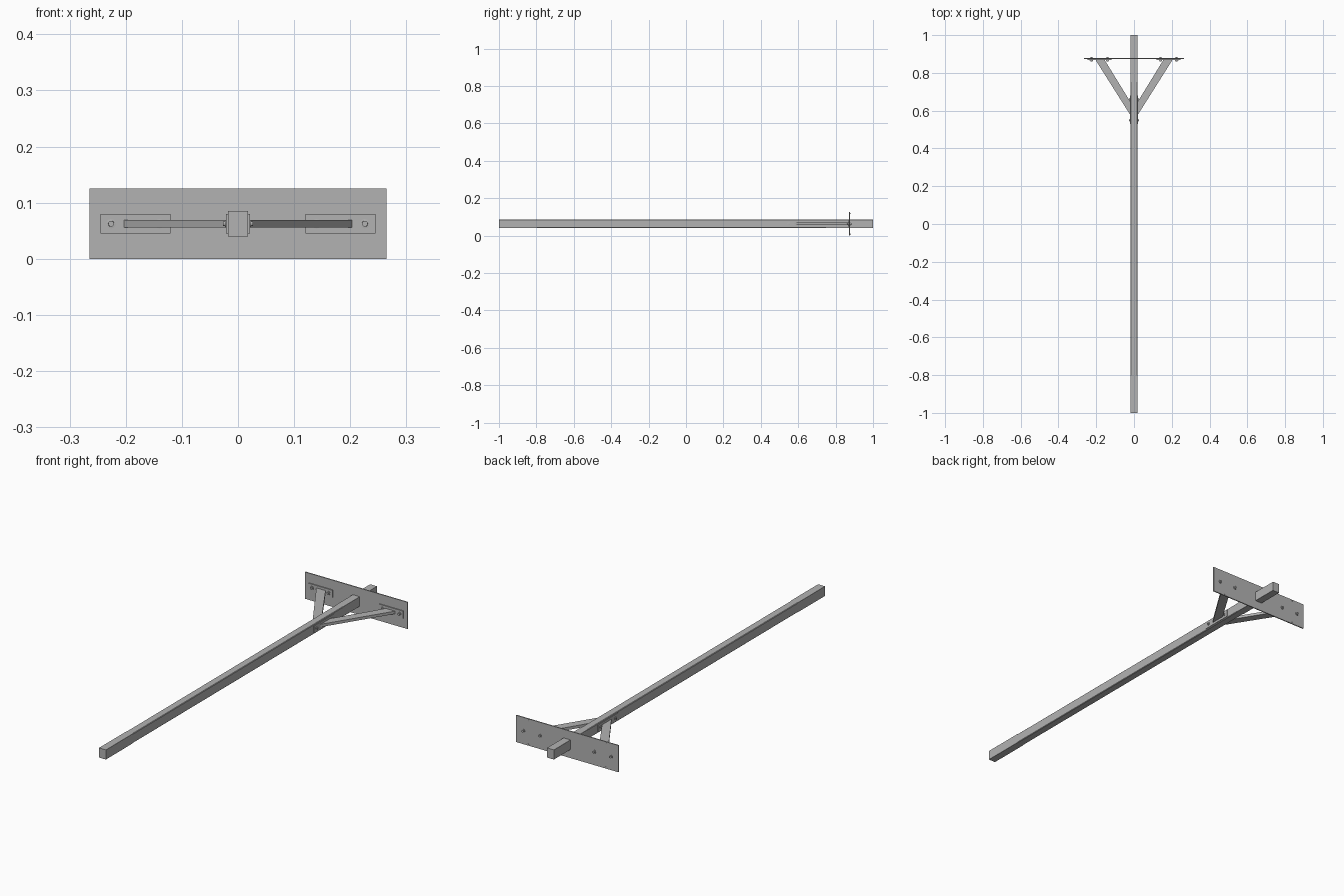
import bpy, bmesh, math
from mathutils import Vector

if "Cube" in bpy.data.objects:
    bpy.data.objects.remove(bpy.data.objects["Cube"])

ZC = 0.0625   # height of the tool's centre line

grey = bpy.data.materials.new("dark_grey")
grey.diffuse_color = (0.45, 0.45, 0.45, 1)
grey.use_nodes = True
grey.node_tree.nodes["Principled BSDF"].inputs["Base Color"].default_value = grey.diffuse_color


def link(name, bm):
    bmesh.ops.recalc_face_normals(bm, faces=bm.faces)
    me = bpy.data.meshes.new(name)
    bm.to_mesh(me)
    bm.free()
    me.materials.append(grey)
    ob = bpy.data.objects.new(name, me)
    bpy.context.collection.objects.link(ob)
    return ob


def make(name, verts, faces):
    bm = bmesh.new()
    vs = [bm.verts.new(v) for v in verts]
    for f in faces:
        bm.faces.new([vs[i] for i in f])
    return link(name, bm)


def prism(name, outline, z0, z1):
    n = len(outline)
    verts = [(x, y, z) for z in (z0, z1) for x, y in outline]
    faces = [list(range(n)), list(range(n, 2 * n))]
    faces += [[i, (i + 1) % n, n + (i + 1) % n, n + i] for i in range(n)]
    return make(name, verts, faces)


def box(name, x0, x1, y0, y1, z0, z1):
    return prism(name, [(x0, y0), (x1, y0), (x1, y1), (x0, y1)], z0, z1)


def bolt(name, pos, direction, radius, height):
    # round washer with a smaller stepped head
    bm = bmesh.new()
    rings = []
    for r, h in ((1, 0), (1, 0.3), (0.62, 0.35), (0.6, 1)):
        rings.append([bm.verts.new((r * radius * math.cos(a * math.pi / 6),
                                    r * radius * math.sin(a * math.pi / 6), h * height))
                      for a in range(12)])
    for a, b in zip(rings, rings[1:]):
        for i in range(12):
            bm.faces.new((a[i], a[(i + 1) % 12], b[(i + 1) % 12], b[i]))
    bm.faces.new(rings[0][::-1])
    bm.faces.new(rings[-1])
    ob = link(name, bm)
    ob.location = pos
    ob.rotation_euler = Vector(direction).to_track_quat('Z', 'Y').to_euler()


# Handle: square ends, lightly chamfered along the middle
HW, HH = 0.018, 0.0225
verts, faces = [], []
for y, c in ((-1, 0.0003), (-0.805, 0.0003), (-0.795, 0.0025),
             (0.745, 0.0025), (0.755, 0.0003), (1, 0.0003)):
    for sx, sz, order in ((1, -1, 0), (1, 1, 1), (-1, 1, 0), (-1, -1, 1)):
        pair = [(sx * (HW - c), y, ZC + sz * HH), (sx * HW, y, ZC + sz * (HH - c))]
        verts += pair[::-1] if order else pair
for s in range(5):
    for i in range(8):
        j = (i + 1) % 8
        faces.append([s * 8 + i, s * 8 + j, s * 8 + 8 + j, s * 8 + 8 + i])
faces += [list(range(8)), list(range(40, 48))]
make("handle", verts, faces)

# Scraper plate
PY, PT = 0.875, 0.0025
box("plate", -0.265, 0.265, PY - PT, PY + PT, 0, 0.125)

for s, side in ((-1, "left"), (1, "right")):
    # Flat diagonal brace
    prism(side + "_brace", [(s * 0.017, 0.573), (s * 0.206, PY - PT),
                            (s * 0.158, PY - PT), (s * 0.017, 0.643)],
          ZC - 0.0065, ZC + 0.0065)
    # Foot on the plate and tab on the handle
    x0, x1 = sorted((s * 0.12, s * 0.245))
    box(side + "_foot", x0, x1, PY - 0.007, PY - PT, ZC - 0.0175, ZC + 0.0175)
    x0, x1 = sorted((s * 0.017, s * 0.021))
    box(side + "_tab", x0, x1, 0.53, 0.68, ZC - 0.0175, ZC + 0.0175)
    for x in (0.14, 0.226):
        bolt(side + "_foot_bolt", (s * x, PY - 0.007, ZC), (0, -1, 0), 0.0085, 0.007)
        bolt(side + "_plate_nut", (s * x, PY + PT, ZC), (0, 1, 0), 0.0085, 0.007)
    for y in (0.55, 0.66):
        bolt(side + "_tab_bolt", (s * 0.021, y, ZC), (s, 0, 0), 0.007, 0.006)
    # Small rivets near the plate edges
    for z in (0.007, 0.118):
        bolt(side + "_rivet", (s * 0.2, PY + PT, z), (0, 1, 0), 0.0045, 0.002)
